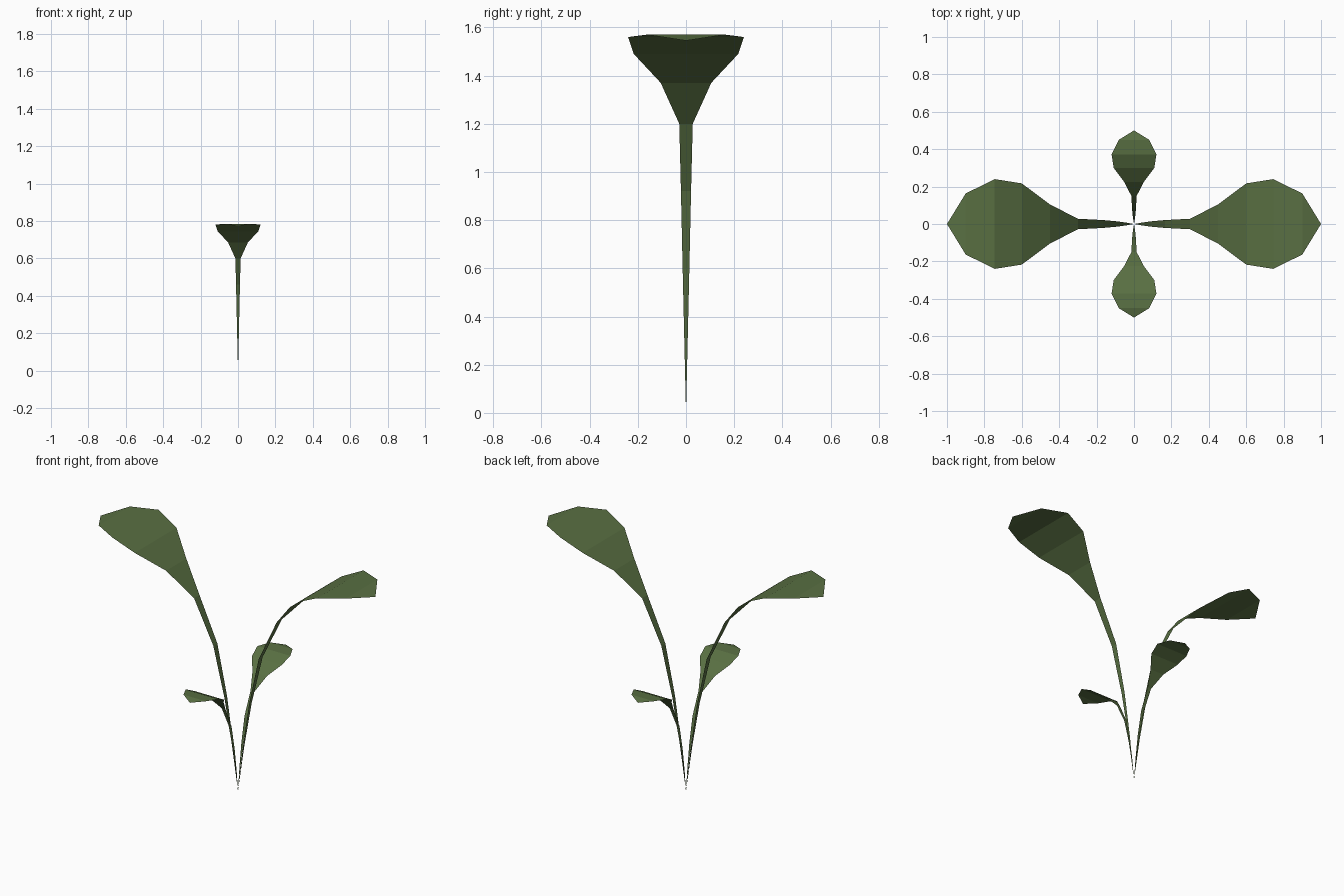
import bpy
from math import pi

if "Cube" in bpy.data.objects:
    bpy.data.objects.remove(bpy.data.objects["Cube"])

# Leaf profile: distance outwards, height, half width
PROFILE = [(0, 0, 0), (0.04, 0.30, 0.007), (0.09, 0.60, 0.014),
           (0.165, 0.92, 0.021), (0.30, 1.20, 0.028), (0.45, 1.37, 0.105),
           (0.60, 1.49, 0.217), (0.745, 1.56, 0.24), (0.90, 1.57, 0.163),
           (1.00, 1.545, 0)]

green = bpy.data.materials.new("leaf_green")
green.diffuse_color = (0.10, 0.16, 0.055, 1)
green.use_nodes = True
green.node_tree.nodes["Principled BSDF"].inputs["Base Color"].default_value = green.diffuse_color


def leaf(name, angle, scale):
    """Thin flat-faced leaf with a stalk, bending outwards from the origin."""
    verts, rows = [], []
    for x, z, w in PROFILE:
        sides = (-w, w) if w else (0,)
        rows.append([len(verts) + i for i in range(len(sides))])
        verts += [(x, y, z) for y in sides]
    # Pointed ends become triangles, the rest are quads
    faces = [a[:1] + b + a[1:] for a, b in zip(rows, rows[1:])]
    mesh = bpy.data.meshes.new(name)
    mesh.from_pydata(verts, [], faces)
    mesh.materials.append(green)
    obj = bpy.data.objects.new(name, mesh)
    obj.rotation_euler.z = angle
    obj.scale = (scale,) * 3
    bpy.context.collection.objects.link(obj)


# Two tall leaves along x, two half-size leaves along y
leaf("large_leaf_right", 0, 1)
leaf("large_leaf_left", pi, 1)
leaf("small_leaf_back", pi / 2, 0.5)
leaf("small_leaf_front", -pi / 2, 0.5)
